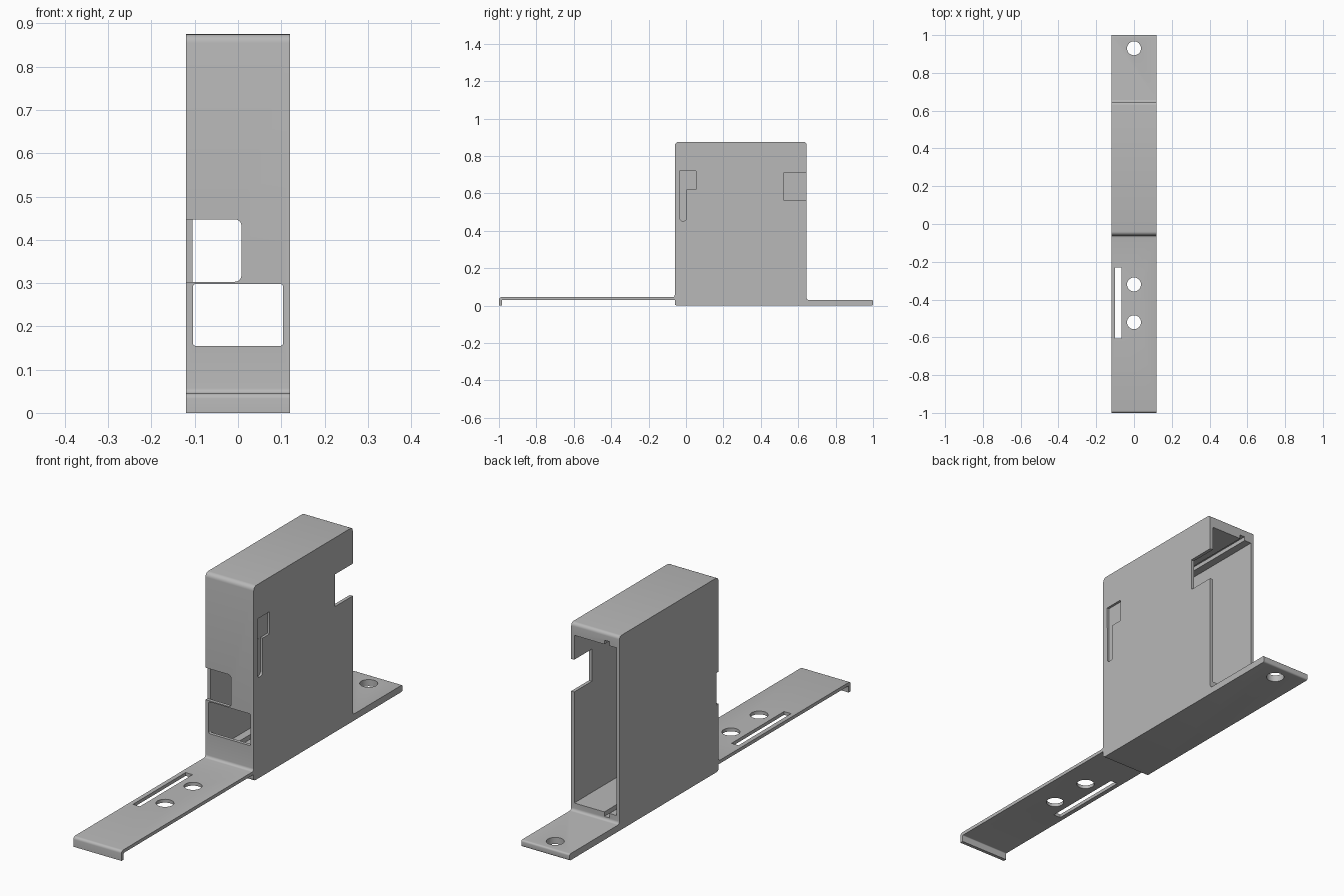
import bpy, bmesh, math
from mathutils import Vector

if "Cube" in bpy.data.objects:
    bpy.data.objects.remove(bpy.data.objects["Cube"], do_unlink=True)

grey = bpy.data.materials.new("plain grey")
grey.use_nodes = True
colour = (0.48, 0.48, 0.48, 1)
grey.diffuse_color = colour
grey.node_tree.nodes["Principled BSDF"].inputs["Base Color"].default_value = colour


def rounded(corners, steps=5):
    """Outline from (u, v, radius) corners, each rounded by an arc."""
    out = []
    for i, (u, v, r) in enumerate(corners):
        p = Vector((u, v))
        if r == 0:
            out.append(p)
            continue
        a = (Vector(corners[i - 1][:2]) - p).normalized()
        b = (Vector(corners[(i + 1) % len(corners)][:2]) - p).normalized()
        half = a.angle(b) / 2
        start, end = p + a * r / math.tan(half), p + b * r / math.tan(half)
        centre = p + (a + b).normalized() * r / math.sin(half)
        for k in range(steps + 1):
            d = (start - centre).normalized().slerp((end - centre).normalized(), k / steps)
            out.append(centre + d * r)
    return out


def rect(u0, u1, v0, v1, r=0):
    return rounded([(u0, v0, r), (u1, v0, r), (u1, v1, r), (u0, v1, r)])


def circle(u, v, r, n=32):
    return [Vector((u + r * math.cos(math.tau * k / n), v + r * math.sin(math.tau * k / n)))
            for k in range(n)]


def prism(name, outline, axis, lo, hi):
    """Extrude an outline along an axis from lo to hi."""
    place = {"x": lambda p: (lo, p.x, p.y),
             "y": lambda p: (p.x, lo, p.y),
             "z": lambda p: (p.x, p.y, lo)}[axis]
    move = Vector([(hi - lo) * (axis == a) for a in "xyz"])
    bm = bmesh.new()
    face = bm.faces.new([bm.verts.new(place(p)) for p in outline])
    new = bmesh.ops.extrude_face_region(bm, geom=[face])["geom"]
    bmesh.ops.translate(bm, vec=move, verts=[g for g in new if isinstance(g, bmesh.types.BMVert)])
    bmesh.ops.recalc_face_normals(bm, faces=bm.faces)
    mesh = bpy.data.meshes.new(name)
    bm.to_mesh(mesh)
    bm.free()
    mesh.materials.append(grey)
    ob = bpy.data.objects.new(name, mesh)
    bpy.context.collection.objects.link(ob)
    return ob


# Side profile: lipped front flange, tall housing, rear flange
W = 0.12
profile = rounded([
    (-1, 0, 0), (-0.985, 0, 0), (-0.985, 0.03, 0.004), (-0.06, 0.03, 0), (-0.06, 0, 0.012),
    (1, 0, 0.008), (1, 0.03, 0.008), (0.645, 0.03, 0.012), (0.645, 0.875, 0.015),
    (-0.06, 0.875, 0.02), (-0.06, 0.045, 0.012), (-1, 0.045, 0.012)])
housing = prism("housing_with_flanges", profile, "x", -W, W)

# Openings
IN = 0.105
cutters = [
    prism("cavity", rect(-IN, IN, 0.065, 0.82), "y", -0.045, 0.7),
    prism("board_groove", rect(-0.07, -0.045, 0.045, 0.838), "y", -0.04, 0.7),
    prism("lower_window", rect(-IN + 0.001, IN - 0.001, 0.155, 0.298, 0.006), "y", -0.1, -0.02),
    prism("upper_window", rounded([(-0.14, 0.303, 0), (0.008, 0.303, 0.015),
                                   (0.008, 0.447, 0.015), (-0.14, 0.447, 0)]), "y", -0.1, -0.0445),
    prism("side_notch", rect(0.52, 0.7, 0.565, 0.71), "x", 0.09, 0.14),
    prism("square_recess", rect(-0.034, 0.053, 0.62, 0.72, 0.003), "x", 0.109, 0.14),
    prism("slot_recess", rect(-0.033, 0.003, 0.453, 0.64, 0.015), "x", 0.1095, 0.14),
    prism("flange_slot", rect(-0.1, -0.065, -0.605, -0.23), "z", -0.1, 0.06),
]
for y in (-0.52, -0.32, 0.93):
    cutters.append(prism("screw_hole", circle(0, y, 0.037), "z", -0.1, 0.1))

bpy.ops.object.select_all(action="DESELECT")
housing.select_set(True)
bpy.context.view_layer.objects.active = housing
for c in cutters:
    mod = housing.modifiers.new(c.name, "BOOLEAN")
    mod.operation = "DIFFERENCE"
    mod.solver = "EXACT"
    mod.object = c
    bpy.ops.object.modifier_apply(modifier=mod.name)
    bpy.data.objects.remove(c, do_unlink=True)

bpy.ops.object.shade_smooth_by_angle(angle=math.radians(30))
